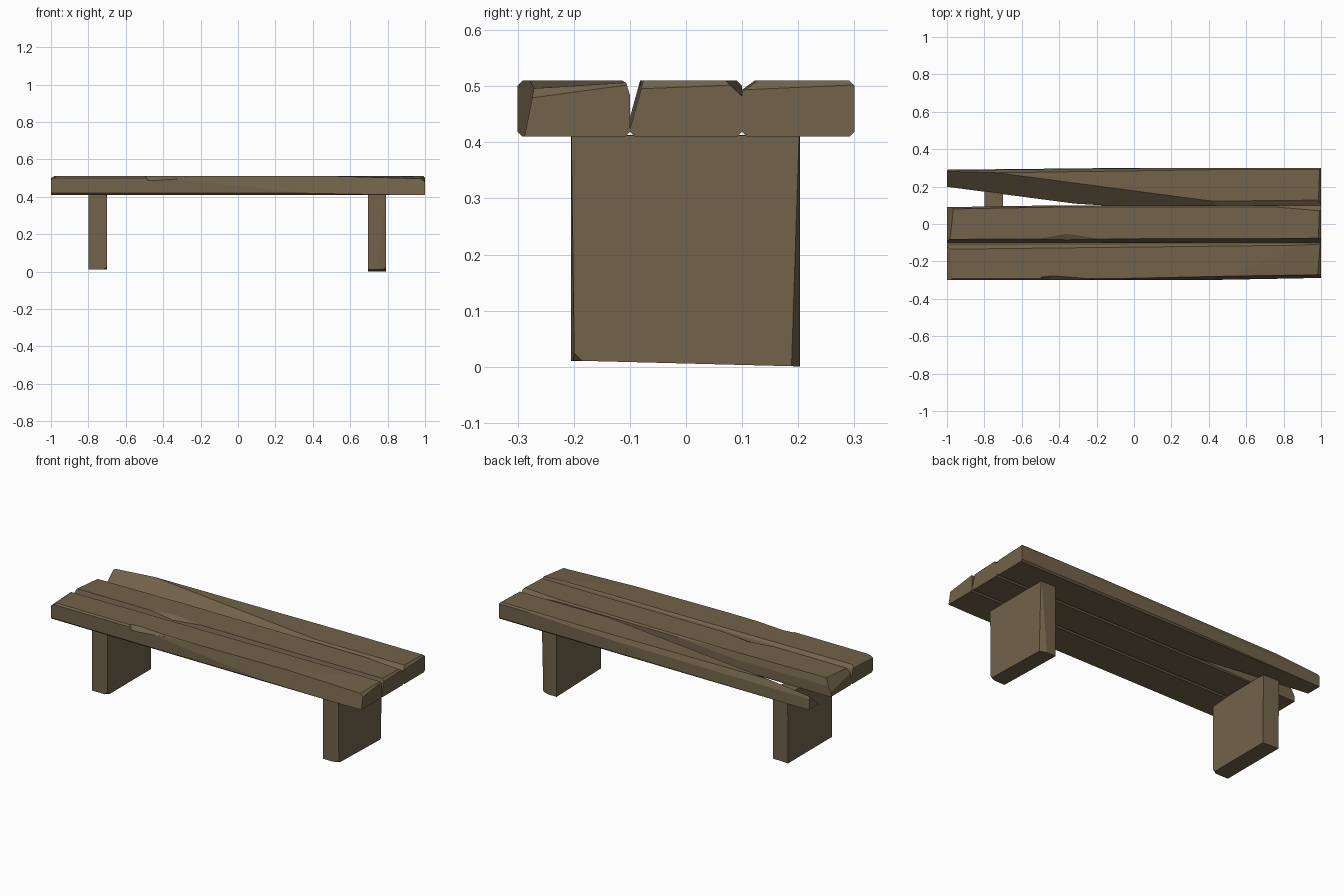
import bpy, bmesh
from mathutils import Vector

wood = bpy.data.materials.new("wood")
wood.diffuse_color = (0.17, 0.125, 0.07, 1)


def finish(name, bm):
    bmesh.ops.recalc_face_normals(bm, faces=bm.faces)
    me = bpy.data.meshes.new(name)
    bm.to_mesh(me)
    bm.free()
    ob = bpy.data.objects.new(name, me)
    bpy.context.collection.objects.link(ob)
    me.materials.append(wood)
    return ob


def hewn_block(name, lo, hi, cuts, chamfer=0.0):
    """Box whose corners are hewn off by planes, each given by three points."""
    lo, hi = Vector(lo), Vector(hi)
    mid, size = (lo + hi) / 2, hi - lo
    bm = bmesh.new()
    bmesh.ops.create_cube(bm, size=1)
    for v in bm.verts:
        v.co = Vector(a * b for a, b in zip(v.co, size)) + mid
    if chamfer:
        long_edges = [e for e in bm.edges
                      if abs(e.verts[0].co.x - e.verts[1].co.x) > 0.1]
        bmesh.ops.bevel(bm, geom=long_edges, offset=chamfer, segments=1,
                        affect='EDGES', offset_type='OFFSET')
    for cut in cuts:
        a, b, c = (Vector(p) for p in cut)
        n = (b - a).cross(c - a).normalized()
        if n.dot(mid - a) > 0:
            n.negate()
        bmesh.ops.bisect_plane(bm, geom=bm.verts[:] + bm.edges[:] + bm.faces[:],
                               plane_co=a, plane_no=n, clear_outer=True, dist=1e-6)
        rim = [e for e in bm.edges if e.is_boundary]
        if rim:
            bmesh.ops.holes_fill(bm, edges=rim, sides=0)
    return finish(name, bm)


def chip(part, points):
    """Splinter knocked out of a part by a small convex cutter."""
    bm = bmesh.new()
    for p in points:
        bm.verts.new(p)
    bmesh.ops.convex_hull(bm, input=bm.verts)
    cutter = finish(part.name + "_chip_cutter", bm)
    cutter.hide_render = True
    cutter.hide_set(True)
    cutter.display_type = 'WIRE'
    mod = part.modifiers.new("chip", 'BOOLEAN')
    mod.operation = 'DIFFERENCE'
    mod.solver = 'EXACT'
    mod.object = cutter


# Seat planks
front = hewn_block("front_plank", (-1, -0.3, 0.41), (1, -0.1, 0.51), [
    ((1, -0.288, 0.41), (1, -0.272, 0.49), (-0.1, -0.3, 0.47)),
    ((1, -0.27, 0.48), (1, -0.1, 0.503), (0.965, -0.28, 0.51)),
    ((1, -0.28, 0.495), (0.5, -0.29, 0.51), (0.9, -0.1, 0.51)),
    ((0.3, -0.12, 0.51), (0.4, -0.1, 0.495), (1, -0.112, 0.51)),
    ((-1, -0.12, 0.51), (-1, -0.105, 0.46), (0.3, -0.112, 0.51)),
    ((-1, -0.3, 0.49), (-0.97, -0.28, 0.51), (-0.985, -0.1, 0.51)),
], 0.009)
chip(front, [(-0.5, -0.31, 0.505), (-0.47, -0.31, 0.475), (-0.2, -0.31, 0.507),
             (-0.5, -0.28, 0.515), (-0.43, -0.272, 0.515), (-0.2, -0.29, 0.515),
             (-0.45, -0.31, 0.53)])

middle = hewn_block("middle_plank", (-1, -0.1, 0.41), (1, 0.1, 0.51), [
    ((1, -0.09, 0.495), (1, 0.1, 0.503), (0.985, -0.09, 0.51)),
    ((-0.36, -0.08, 0.51), (1, -0.076, 0.51), (1, -0.098, 0.43)),
    ((-1, 0.08, 0.51), (-1, 0.092, 0.46), (0, 0.098, 0.51)),
    ((0.65, 0.1, 0.51), (0.85, 0.083, 0.51), (0.75, 0.1, 0.502)),
    ((-1, -0.09, 0.48), (-0.965, 0.08, 0.51), (-0.985, -0.09, 0.51)),
    ((-1, 0.1, 0.46), (-1, 0.06, 0.51), (-0.95, 0.09, 0.51)),
    ((-1, 0.09, 0.41), (-1, 0.09, 0.5), (-0.4, 0.1, 0.45)),
], 0.009)
chip(middle, [(-0.65, -0.11, 0.51), (-0.36, -0.11, 0.48), (-0.15, -0.11, 0.505),
              (-0.6, -0.088, 0.515), (-0.36, -0.048, 0.512), (-0.15, -0.075, 0.515),
              (-0.36, -0.11, 0.53)])

back = hewn_block("back_plank", (-1, 0.1, 0.41), (1, 0.3, 0.51), [
    ((-1, 0.29, 0.41), (-1, 0.285, 0.51), (0.2, 0.3, 0.47)),
    ((-1, 0.27, 0.51), (-1, 0.288, 0.47), (0.4, 0.29, 0.51)),
    ((1, 0.11, 0.494), (1, 0.29, 0.502), (0.985, 0.11, 0.51)),
    ((0.3, 0.14, 0.512), (0.42, 0.122, 0.51), (0.42, 0.1, 0.49)),
    ((0.4, 0.122, 0.51), (1, 0.128, 0.51), (1, 0.1, 0.49)),
    ((-1, 0.105, 0.41), (-1, 0.105, 0.5), (-0.4, 0.1, 0.45)),
    ((-1, 0.11, 0.49), (-0.975, 0.28, 0.51), (-0.985, 0.11, 0.51)),
], 0.009)

# Slab legs
hewn_block("left_leg", (-0.8, -0.205, 0.01), (-0.7, 0.203, 0.413), [
    ((-0.8, 0.2, 0.01), (-0.8, 0.203, 0.4), (-0.7, 0.195, 0.01)),
    ((-0.7, -0.2, 0.4), (-0.71, -0.2, 0.413), (-0.7, 0, 0.413)),
    ((-0.7, -0.205, 0.03), (-0.72, -0.205, 0.01), (-0.7, -0.185, 0.01)),
])
hewn_block("right_leg", (0.695, -0.205, 0.0), (0.792, 0.203, 0.412), [
    ((0.7, -0.2, 0.011), (0.79, -0.2, 0.011), (0.75, 0.19, 0.001)),
    ((0.792, 0.188, 0.0), (0.792, 0.201, 0.4), (0.755, 0.203, 0.01)),
    ((0.792, -0.199, 0.01), (0.792, -0.204, 0.4), (0.75, -0.205, 0.01)),
    ((0.792, -0.205, 0.03), (0.77, -0.205, 0.01), (0.792, -0.185, 0.01)),
])
